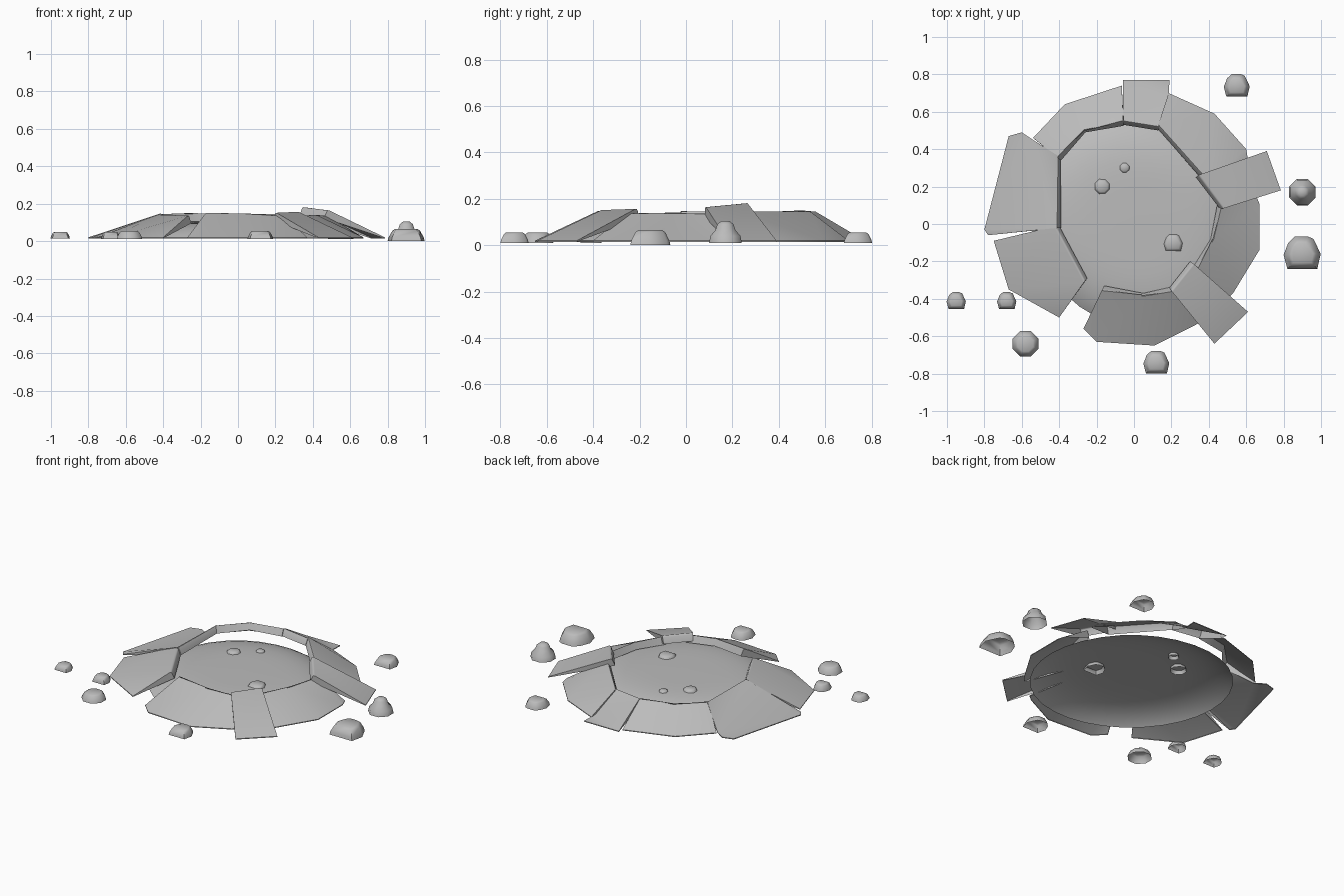
import bpy
import bmesh
import math
from mathutils import Vector

cube = bpy.data.objects.get("Cube")
if cube:
    bpy.data.objects.remove(cube)

# One plain stone colour for everything
stone = bpy.data.materials.new("stone_grey")
stone.use_nodes = True
colour = (0.5, 0.5, 0.5, 1)
stone.diffuse_color = colour
stone.node_tree.nodes["Principled BSDF"].inputs["Base Color"].default_value = colour

GROUND = 0.02


def finish(name, bm, angle):
    """Turn a bmesh into a shaded, coloured object."""
    mesh = bpy.data.meshes.new(name)
    bm.to_mesh(mesh)
    bm.free()
    mesh.materials.append(stone)
    obj = bpy.data.objects.new(name, mesh)
    bpy.context.collection.objects.link(obj)
    bpy.ops.object.select_all(action="DESELECT")
    obj.select_set(True)
    bpy.context.view_layer.objects.active = obj
    bpy.ops.object.shade_smooth_by_angle(angle=math.radians(angle))
    return obj


def slab(name, heights, inner, outer):
    """Tilted shell, open below: a rolled lip inside, a thin edge on the ground.
    Heights run evenly from the first inner point to the last."""
    bm = bmesh.new()
    top, low = [], []
    for i, point in enumerate(inner):
        t = i / (len(inner) - 1)
        z = heights[0] * (1 - t) + heights[1] * t
        foot = Vector(point)
        crest = foot + foot.normalized() * 0.02
        top.append(bm.verts.new((*crest, z)))
        low.append(bm.verts.new((*foot, z - 0.045)))
    for x, y in outer:
        top.append(bm.verts.new((x, y, GROUND)))
        low.append(bm.verts.new((x, y, GROUND - 0.005)))
    bm.faces.new(top)
    for i in range(len(top)):
        j = (i + 1) % len(top)
        bm.faces.new((top[i], low[i], low[j], top[j]))
    # Soften the raised lip
    raised = set(top[:len(inner)])
    lip = [e for e in bm.edges if all(v in raised for v in e.verts)]
    bmesh.ops.bevel(bm, geom=lip, offset=0.01, segments=2, profile=0.5, affect="EDGES")
    bmesh.ops.triangulate(bm, faces=[f for f in bm.faces if len(f.verts) > 4])
    return finish(name, bm, 50)


def rings(name, profile, outline, centre, angle):
    """Stack of scaled copies of an outline, open below and capped on top."""
    bm = bmesh.new()
    count = len(outline)
    previous = None
    for radius, z in profile:
        ring = [bm.verts.new((centre[0] + radius * x, centre[1] + radius * y, z))
                for x, y in outline]
        if previous:
            for i in range(count):
                j = (i + 1) % count
                bm.faces.new((previous[i], previous[j], ring[j], ring[i]))
        previous = ring
    bm.faces.new(previous)
    return finish(name, bm, angle)


def regular(sides):
    """Regular polygon with a flat side to the front."""
    turns = [math.tau * (i + 0.5) / sides - math.pi / 2 for i in range(sides)]
    return [(math.cos(a), math.sin(a)) for a in turns]


# Chipped outline: broad flat front, narrower back
CHIPPED = [(.8, -.85), (.98, -.05), (.6, .75), (.3, .88),
           (-.4, .88), (-.75, .55), (-1, -.1), (-.8, -.85)]


def rock(name, x, y, radius, base, top, outline=CHIPPED):
    rise = top - base
    profile = [(radius, base), (radius * 0.95, base + rise * 0.3),
               (radius * 0.75, base + rise * 0.85), (radius * 0.6, top)]
    return rings(name, profile, outline, (x, y), 50)


# Crater floor: oval dome, steeper towards its rim
steps = 10
radii = [math.cos(k / steps * math.pi / 2 * 0.97) for k in range(steps + 1)]
dome = [(r, GROUND + 0.08 * (1 - r ** 5)) for r in radii]
floor = rings("crater_floor", dome, regular(32), (0, 0), 60)
floor.scale = (0.595, 0.54, 1)
floor.rotation_euler.z = math.radians(139)
floor.location.x = 0.02

# Broken slabs around the rim, inner lip first, then the outer edge
slab("north_slab", (.15, .15), [(-.055, .53), (.13, .50)],
     [(.185, .68), (.19, .77), (-.06, .77)])
slab("north_east_slab", (.15, .15), [(.125, .51), (.38, .22)],
     [(.61, .34), (.60, .40), (.43, .59), (.185, .70)])
slab("east_slab", (.185, .168), [(.33, .25), (.46, .08)], [(.785, .18), (.71, .39)])
slab("south_east_rim_slab", (.14, .14), [(.45, .13), (.41, -.08), (.31, -.24)],
     [(.50, -.40), (.53, -.37), (.67, -.14), (.67, .11), (.65, .16)])
slab("south_east_slab", (.16, .155), [(.30, -.20), (.19, -.34)], [(.43, -.64), (.61, -.47)])
slab("south_slab", (.14, .155), [(.23, -.33), (.05, -.37), (-.16, -.33)],
     [(-.27, -.56), (-.20, -.63), (.11, -.65), (.33, -.54), (.37, -.51)])
slab("south_west_slab", (.14, .145), [(-.25, -.29), (-.40, -.01)],
     [(-.75, -.09), (-.67, -.35), (-.40, -.50)])
slab("west_slab", (.15, .15), [(-.39, -.02), (-.39, .35)],
     [(-.54, .45), (-.60, .49), (-.67, .47), (-.80, -.03), (-.78, -.06)])
slab("north_west_slab", (.15, .15), [(-.39, .34), (-.26, .49), (-.055, .525)],
     [(-.065, .74), (-.37, .64), (-.54, .46)])

# Loose rocks outside the rim
rock("big_east_rock", 0.9, -0.155, 0.1, 0, 0.065)
rock("north_rock", 0.55, 0.74, 0.07, 0.01, 0.055)
rock("south_rock", 0.12, -0.74, 0.07, 0.01, 0.055)
rock("south_west_rock", -0.58, -0.64, 0.074, 0.01, 0.055, regular(8))
rock("small_west_rock", -0.68, -0.41, 0.052, 0.01, 0.05)
rock("far_west_rock", -0.95, -0.41, 0.052, 0.015, 0.05)

# Knobbed rock on the east side
rings("knobbed_rock", [(.076, .01), (.07, .04), (.047, .065), (.038, .09), (.02, .104)],
      regular(8), (0.9, 0.17), 50)

# Pebbles half sunk in the crater floor
rock("west_pebble", -0.17, 0.2, 0.05, 0.075, 0.112, regular(8))
rock("north_pebble", -0.05, 0.3, 0.033, 0.075, 0.106, regular(8))
rock("south_pebble", 0.21, -0.1, 0.06, 0.075, 0.115)
